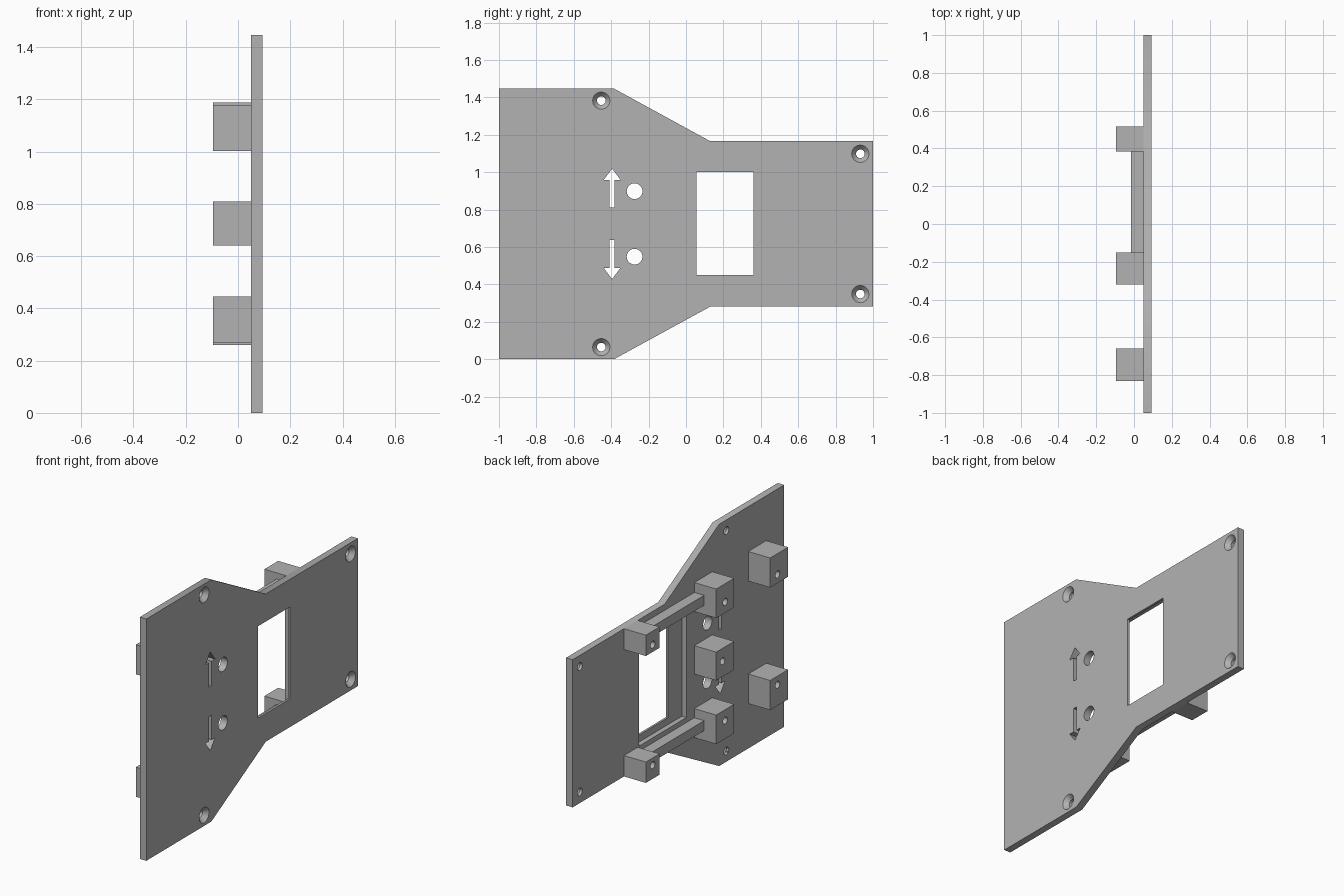
import bpy, bmesh, math
from mathutils import Matrix, Vector

default = bpy.data.objects.get("Cube")
if default:
    bpy.data.objects.remove(default)

MID = 0.7235                  # height of the mirror line
BACK, FACE = 0.05, 0.093      # plate thickness along x
POST = -0.095                 # outer end of the mounting posts

grey = bpy.data.materials.new("plain_grey")
grey.use_nodes = True
grey.diffuse_color = (0.45, 0.45, 0.45, 1)
grey.node_tree.nodes["Principled BSDF"].inputs["Base Color"].default_value = (0.45, 0.45, 0.45, 1)


def finish(name, bm):
    bmesh.ops.recalc_face_normals(bm, faces=bm.faces)
    mesh = bpy.data.meshes.new(name)
    bm.to_mesh(mesh)
    bm.free()
    mesh.materials.append(grey)
    obj = bpy.data.objects.new(name, mesh)
    bpy.context.collection.objects.link(obj)
    return obj


def prism(name, outline, x0, x1):
    """Extrude a (y, z) outline along x."""
    bm = bmesh.new()
    face = bm.faces.new([bm.verts.new((x0, y, z)) for y, z in outline])
    out = bmesh.ops.extrude_face_region(bm, geom=[face])
    verts = [v for v in out["geom"] if isinstance(v, bmesh.types.BMVert)]
    bmesh.ops.translate(bm, verts=verts, vec=(x1 - x0, 0, 0))
    return finish(name, bm)


def box(name, x0, x1, y0, y1, z0, z1):
    return prism(name, [(y0, z0), (y1, z0), (y1, z1), (y0, z1)], x0, x1)


def round_cutter(y, z, x0, x1, r0, r1):
    """Cylinder or cone along x."""
    bm = bmesh.new()
    place = Matrix.Translation(Vector(((x0 + x1) / 2, y, z))) @ Matrix.Rotation(math.pi / 2, 4, 'Y')
    bmesh.ops.create_cone(bm, cap_ends=True, segments=32, radius1=r0, radius2=r1,
                          depth=x1 - x0, matrix=place)
    return finish("cutter", bm)


def cut(obj, cutters):
    for c in cutters:
        c.hide_render = True
        mod = obj.modifiers.new("cut", 'BOOLEAN')
        mod.operation = 'DIFFERENCE'
        mod.solver = 'EXACT'
        mod.object = c
        bpy.context.view_layer.objects.active = obj
        bpy.ops.object.modifier_apply(modifier=mod.name)
        bpy.data.objects.remove(c)


def smooth(obj):
    bpy.ops.object.select_all(action='DESELECT')
    obj.select_set(True)
    bpy.context.view_layer.objects.active = obj
    bpy.ops.object.shade_smooth_by_angle(angle=math.radians(30))


# Plate: wide section tapering to a narrow one
half = [(-1, MID), (-0.385, MID), (0.13, 0.442), (1, 0.442)]
outline = [(y, MID + h) for y, h in half] + [(y, MID - h) for y, h in reversed(half)]
plate = prism("mounting_plate", outline, BACK, FACE)

# Window with a shallow recess around it on the rear
cutters = [box("cutter", 0, 0.2, 0.055, 0.36, 0.45, 1.0),
           box("cutter", 0, 0.08, -0.075, 0.375, MID - 0.315, MID + 0.315)]

arrow = [(-0.013, 0.087), (0.013, 0.087), (0.013, 0.235), (0.045, 0.235),
         (0, 0.295), (-0.045, 0.235), (-0.013, 0.235)]
for s in (1, -1):
    # Arrow slots and round indicator holes
    cutters.append(prism("cutter", [(-0.395 + y, MID + s * h) for y, h in arrow], 0, 0.2))
    cutters.append(round_cutter(-0.275, MID + s * 0.175, 0, 0.2, 0.042, 0.042))
    # Countersunk screw holes
    for y, h in ((-0.453, 0.659), (0.932, 0.375)):
        cutters.append(round_cutter(y, MID + s * h, 0, 0.2, 0.023, 0.023))
        cutters.append(round_cutter(y, MID + s * h, 0.066, FACE + 0.001, 0.023, 0.047))
cut(plate, cutters)
smooth(plate)


# Posts with blind screw holes
def post(name, y0, y1, z0, z1, hole_y, hole_z):
    obj = box(name, POST, BACK, y0, y1, z0, z1)
    cut(obj, [round_cutter(hole_y, hole_z, POST - 0.05, BACK - 0.02, 0.021, 0.021)])
    smooth(obj)


for s, side in ((1, "upper"), (-1, "lower")):
    for name, y0, y1, h0, h1, hy, hh in (
            ("front_post", -0.83, -0.66, 0.278, 0.455, -0.73, 0.33),
            ("middle_post", -0.32, -0.15, 0.29, 0.464, -0.235, 0.355),
            ("rear_post", 0.385, 0.515, 0.317, 0.442, 0.45, 0.36)):
        z0, z1 = sorted((MID + s * h0, MID + s * h1))
        post(side + "_" + name, y0, y1, z0, z1, hy, MID + s * hh)
    # Rail joining the middle and rear posts
    z0, z1 = sorted((MID + s * 0.345, MID + s * 0.405))
    box(side + "_rail", -0.015, BACK, -0.15, 0.385, z0, z1)
post("centre_post", -0.32, -0.15, 0.64, 0.81, -0.21, MID + 0.01)
